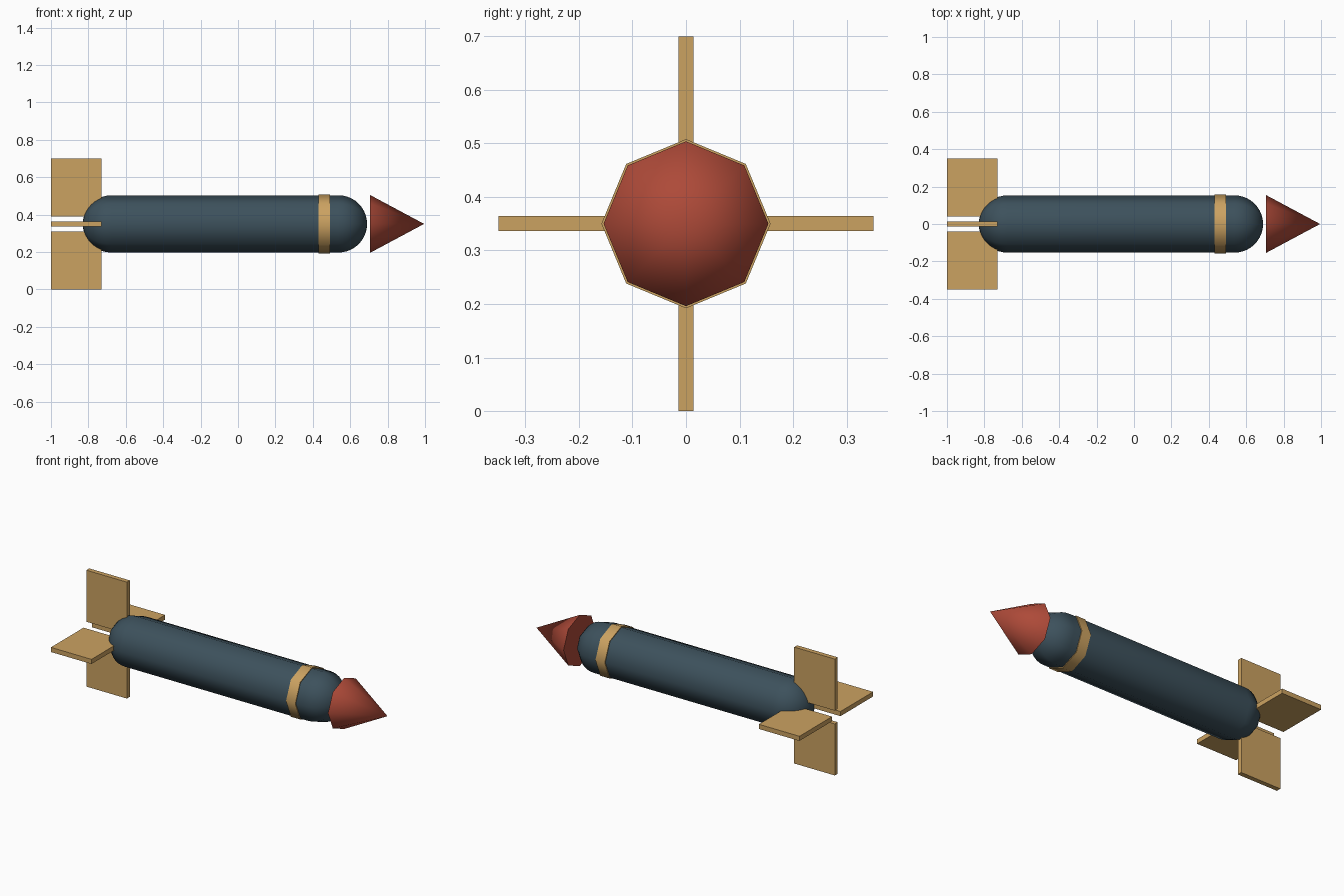
import bpy, bmesh, math
from mathutils import Matrix

cube = bpy.data.objects.get("Cube")
if cube:
    bpy.data.objects.remove(cube, do_unlink=True)

AXIS_Z = 0.35
SIDES = 8


def material(name, colour):
    mat = bpy.data.materials.new(name)
    mat.use_nodes = True
    mat.diffuse_color = (*colour, 1)
    bsdf = next(n for n in mat.node_tree.nodes if n.type == 'BSDF_PRINCIPLED')
    bsdf.inputs["Base Color"].default_value = (*colour, 1)
    return mat


slate = material("slate blue", (0.046, 0.082, 0.107))
tan = material("tan", (0.60, 0.361, 0.120))
red = material("brick red", (0.42, 0.068, 0.040))


def finish(name, bm, mat, smooth=True):
    bmesh.ops.recalc_face_normals(bm, faces=bm.faces)
    mesh = bpy.data.meshes.new(name)
    bm.to_mesh(mesh)
    bm.free()
    mesh.materials.append(mat)
    obj = bpy.data.objects.new(name, mesh)
    bpy.context.collection.objects.link(obj)
    obj.location.z = AXIS_Z
    if smooth:
        bpy.ops.object.select_all(action='DESELECT')
        obj.select_set(True)
        bpy.context.view_layer.objects.active = obj
        bpy.ops.object.shade_smooth_by_angle(angle=math.radians(50))
    return obj


def lathe(name, profile, mat):
    """Spin (x, radius) points around the long axis into an eight-sided solid."""
    bm = bmesh.new()
    verts = [bm.verts.new((x, 0, r)) for x, r in profile]
    edges = [bm.edges.new(pair) for pair in zip(verts, verts[1:])]
    bmesh.ops.spin(bm, geom=verts + edges, cent=(0, 0, 0), axis=(1, 0, 0),
                   angle=math.tau, steps=SIDES, use_merge=False)
    bmesh.ops.remove_doubles(bm, verts=bm.verts, dist=0.0001)
    return finish(name, bm, mat)


# Capsule body
R, TAIL, NOSE, CAP_STEPS = 0.153, -0.83, 0.69, 10
arc = [math.pi / 2 * i / CAP_STEPS for i in range(CAP_STEPS + 1)]
rear = [(TAIL + R - R * math.cos(a), R * math.sin(a)) for a in arc]
front = [(NOSE - R + R * math.cos(a), R * math.sin(a)) for a in reversed(arc)]
lathe("body", rear + front, slate)

# Band around the front of the body
lathe("band", [(0.43, 0), (0.43, 0.158), (0.492, 0.158), (0.492, 0)], tan)

# Separate pointed nose
lathe("nose_cone", [(0.707, 0), (0.707, 0.154), (0.995, 0)], red)

# Four tail fins around the axis
for i, name in enumerate(("top_fin", "right_fin", "bottom_fin", "left_fin")):
    bm = bmesh.new()
    bmesh.ops.create_cube(bm, size=1)
    bmesh.ops.scale(bm, vec=(0.27, 0.028, 0.31), verts=bm.verts)
    bmesh.ops.translate(bm, vec=(-0.865, 0, 0.195), verts=bm.verts)
    bmesh.ops.rotate(bm, cent=(0, 0, 0), verts=bm.verts,
                     matrix=Matrix.Rotation(i * math.pi / 2, 3, 'X'))
    finish(name, bm, tan, smooth=False)
